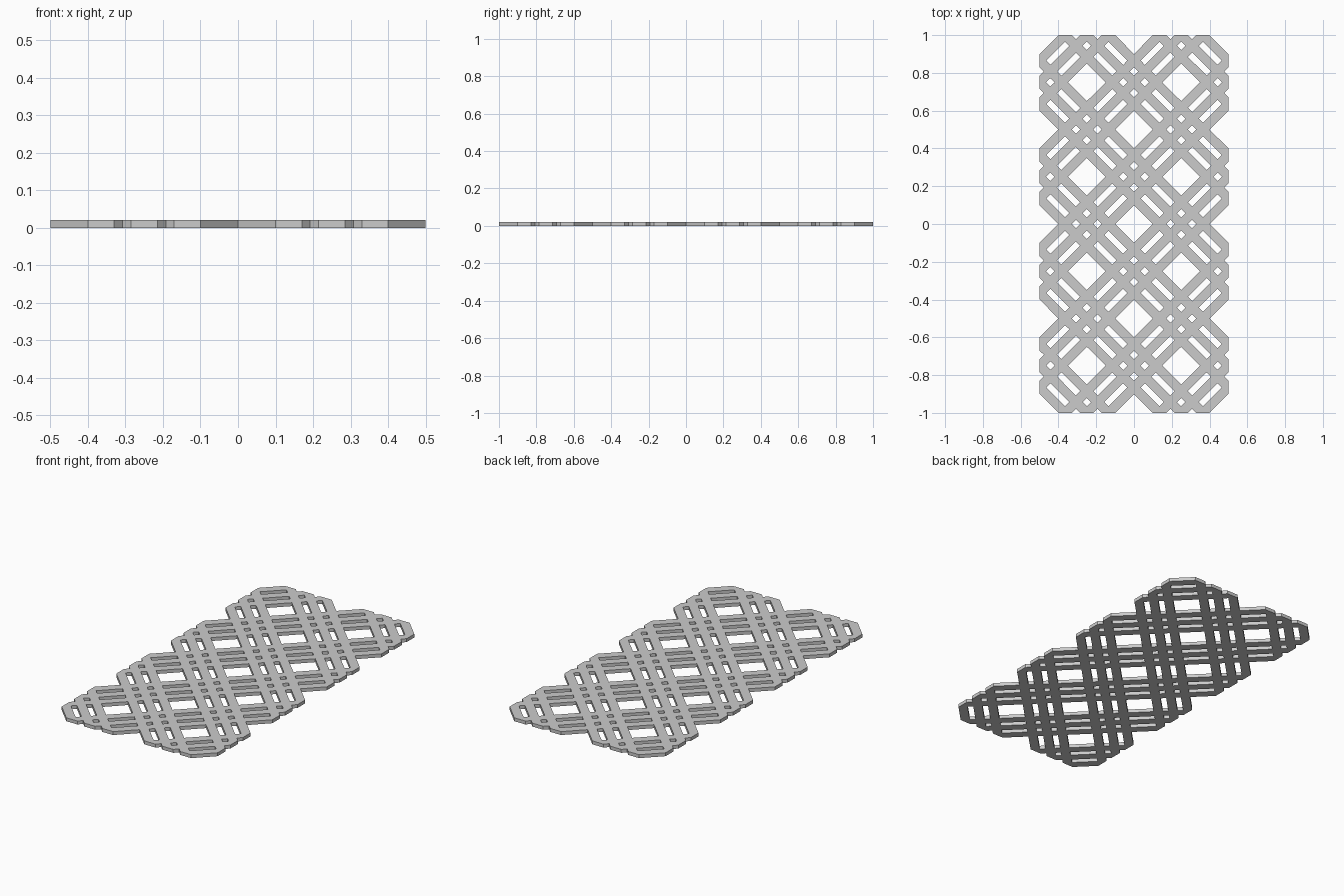
import bpy, bmesh

if "Cube" in bpy.data.objects:
    bpy.data.objects.remove(bpy.data.objects["Cube"])

HALF_X, HALF_Y, THICK = 0.5, 1.0, 0.02

# Break lines across the diagonal bands: each band is three bars split by two slots
OFFSETS = (-0.15, -0.08, -0.035, 0.035, 0.08, 0.15)
lines, solid = [], []
for k in range(-3, 3):
    lines += [0.25 + 0.5 * k + o for o in OFFSETS]
    solid += [True, False, True, False, True, False]

bm = bmesh.new()

# Shared grid of vertices in diagonal coordinates u = x + y, v = y - x
n = len(lines)
grid = [[bm.verts.new(((u - v) / 2, (u + v) / 2, 0)) for v in lines] for u in lines]

# Fill every cell covered by a bar in either direction
for i in range(n - 1):
    for j in range(n - 1):
        if solid[i] or solid[j]:
            bm.faces.new((grid[i][j], grid[i + 1][j], grid[i + 1][j + 1], grid[i][j + 1]))

# Trim the lattice to the rectangular panel
for co, no in (((HALF_X, 0, 0), (1, 0, 0)), ((-HALF_X, 0, 0), (-1, 0, 0)),
               ((0, HALF_Y, 0), (0, 1, 0)), ((0, -HALF_Y, 0), (0, -1, 0))):
    bmesh.ops.bisect_plane(bm, geom=bm.verts[:] + bm.edges[:] + bm.faces[:], dist=1e-5,
                           plane_co=co, plane_no=no, clear_outer=True)
bmesh.ops.delete(bm, geom=[v for v in bm.verts if not v.link_faces], context='VERTS')

# Give the panel its thickness
ext = bmesh.ops.extrude_face_region(bm, geom=bm.faces[:], use_keep_orig=True)
top = [g for g in ext["geom"] if isinstance(g, bmesh.types.BMVert)]
bmesh.ops.translate(bm, verts=top, vec=(0, 0, THICK))
bmesh.ops.recalc_face_normals(bm, faces=bm.faces[:])

mesh = bpy.data.meshes.new("lattice_panel")
bm.to_mesh(mesh)
bm.free()
bpy.context.collection.objects.link(bpy.data.objects.new("lattice_panel", mesh))
